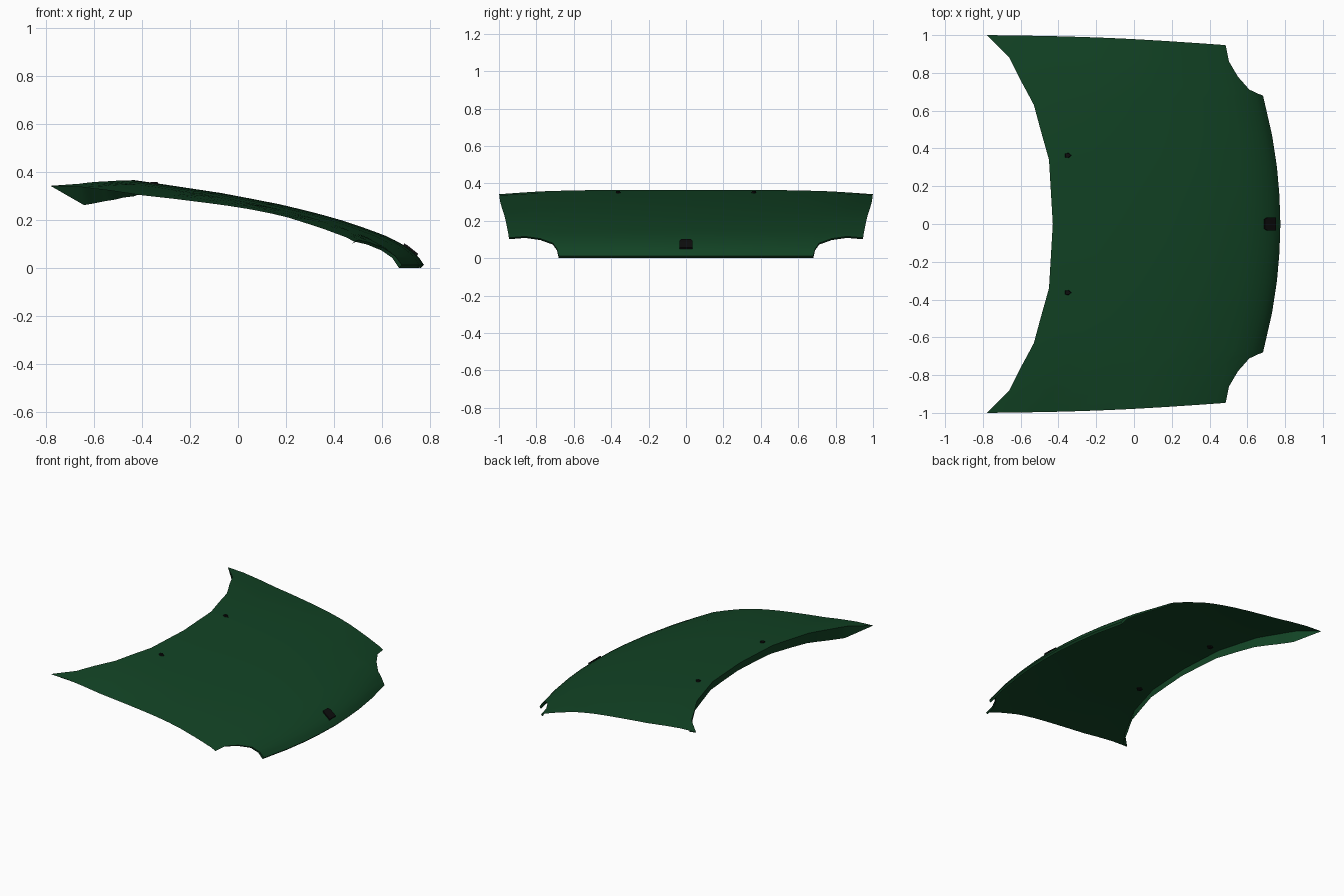
import bpy, bmesh, math

if "Cube" in bpy.data.objects:
    bpy.data.objects.remove(bpy.data.objects["Cube"])

def mat(name, c):
    m = bpy.data.materials.new(name)
    m.diffuse_color = (*c, 1)
    m.use_nodes = True
    m.node_tree.nodes["Principled BSDF"].inputs["Base Color"].default_value = m.diffuse_color
    return m

GREEN = mat("dark green paint", (0.006, 0.056, 0.018))
BLACK = mat("black plastic", (0.004, 0.004, 0.004))

# Centreline profile (x, z) from windscreen to nose
PROFILE = [(-0.62, .374), (-.42, .365), (-.05, .309), (.2, .26), (.4, .209), (.53, .166),
           (.63, .128), (.70, .09), (.75, .05), (.775, .012)]

def centre(x):
    for (a, za), (b, zb) in zip(PROFILE, PROFILE[1:]):
        if x <= b:
            return za + (zb - za) * (x - a) / (b - a)
    return PROFILE[-1][1]

def height(x, y):
    back = min(1, max(0, .15 - x) / .5)
    return centre(x + .2 * y * y) - .03 * y ** 4 * back

def make(name, bm, material, smooth=True):
    bmesh.ops.recalc_face_normals(bm, faces=bm.faces)
    me = bpy.data.meshes.new(name)
    bm.to_mesh(me)
    bm.free()
    ob = bpy.data.objects.new(name, me)
    bpy.context.collection.objects.link(ob)
    me.materials.append(material)
    if smooth:
        bpy.ops.object.select_all(action='DESELECT')
        ob.select_set(True)
        bpy.context.view_layer.objects.active = ob
        bpy.ops.object.shade_smooth_by_angle(angle=math.radians(35))
    return ob

# Columns across half the panel: back x, back y, front x, front y
COLS = [(-.43, 0, .775, 0), (-.44, .17, .770, .15), (-.45, .34, .757, .30),
        (-.495, .50, .731, .47), (-.53, .63, .683, .68), (-.567, .70, .655, .69),
        (-.60, .76, .61, .712), (-.63, .82, .55, .78), (-.66, .88, .503, .86),
        (-.78, 1.0, .485, .947)]
FLANGE = [.06, .061, .065, .07, .076, .08, .084, .087, .088, 0]
ROWS = [0, .1, .2, .3, .4, .5, .58, .65, .72, .78, .83, .87, .9, .925, .95, .97, .985, 1]

bm = bmesh.new()
cols = COLS[:0:-1] + COLS
drops = FLANGE[:0:-1] + FLANGE
n = len(COLS) - 1
grid = []
for i, (xb, yb, xf, yf) in enumerate(cols):
    s = -1 if i < n else 1
    bulge = .012 if i in (0, 2 * n) else .006
    line = []
    for t in ROWS:
        x = xb + (xf - xb) * t
        y = yb + (yf - yb) * t + (bulge * math.sin(math.pi * t) if yb > .8 else 0)
        line.append(bm.verts.new((x, s * y, height(x, y))))
    # rear flange folded down, front edge turned under
    b, f = line[0].co, line[-1].co
    low = bm.verts.new((b.x + .018 * (drops[i] > 0), b.y, b.z - drops[i] - .001))
    k = abs(i - n)
    fall = .012 if k <= 4 else .008
    lip = bm.verts.new((f.x - .012, f.y, max(0, f.z - fall)))
    grid.append([low] + line + [lip])
for a, b in zip(grid, grid[1:]):
    for j in range(len(a) - 1):
        bm.faces.new((a[j], b[j], b[j + 1], a[j + 1]))
bonnet = make("bonnet_panel", bm, GREEN)
# keep the outer skin facing up
if sum(p.normal.z * p.area for p in bonnet.data.polygons) < 0:
    bonnet.data.flip_normals()

# Badge plate following the nose
bm = bmesh.new()
tops, bots = [], []
for x in (.69, .705, .72, .735, .748):
    w = .026 if x == .69 else .034
    z = height(x, 0)
    tops.append([bm.verts.new((x + .003, y, z + .007)) for y in (-w, 0, w)])
    bots.append([bm.verts.new((x - .004, y, z - .006)) for y in (-w, 0, w)])
for layer in (tops, bots):
    for a, b in zip(layer, layer[1:]):
        for j in range(2):
            bm.faces.new((a[j], b[j], b[j + 1], a[j + 1]))
for i in range(4):
    for j in (0, 2):
        bm.faces.new((tops[i][j], tops[i + 1][j], bots[i + 1][j], bots[i][j]))
for i in (0, 4):
    for j in range(2):
        bm.faces.new((tops[i][j], tops[i][j + 1], bots[i][j + 1], bots[i][j]))
make("nose_badge", bm, BLACK)

# Washer nozzles: small wedges pointing forward
for s, side in ((-1, "right"), (1, "left")):
    bm = bmesh.new()
    z = height(-.35, .36)
    base = [(-.368, -.013), (-.345, -.015), (-.328, 0), (-.345, .015), (-.368, .013)]
    lo = [bm.verts.new((x, s * .363 + y, z - .012)) for x, y in base]
    hi = [bm.verts.new((-.352 + (x + .352) * .7, s * .363 + y * .7, z + .009)) for x, y in base]
    bm.faces.new(lo)
    bm.faces.new(hi)
    for i in range(5):
        j = (i + 1) % 5
        bm.faces.new((lo[i], lo[j], hi[j], hi[i]))
    make("washer_nozzle_" + side, bm, BLACK, False)
